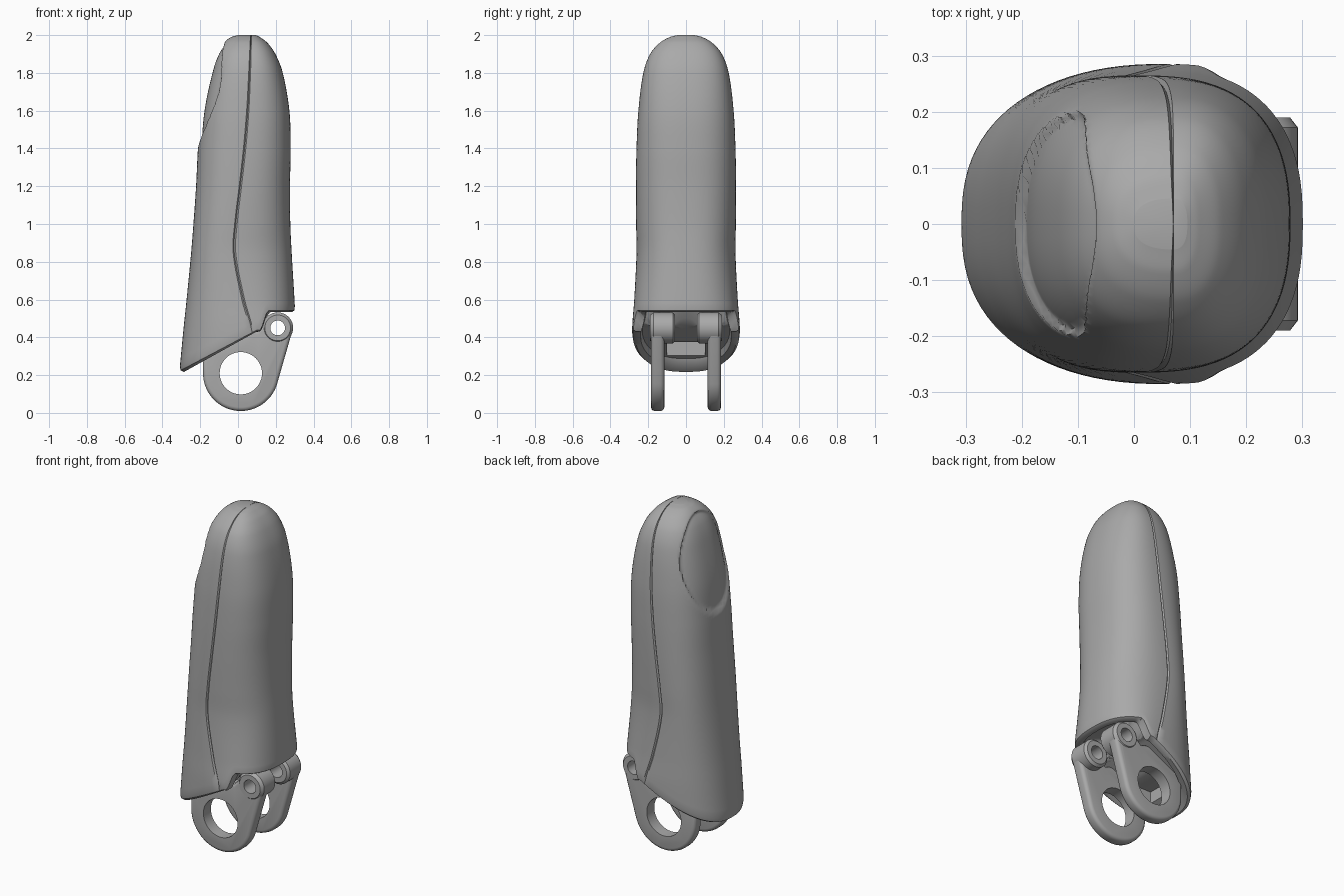
import bpy, bmesh, math
from mathutils import Vector

if "Cube" in bpy.data.objects:
    bpy.data.objects.remove(bpy.data.objects["Cube"])

grey = bpy.data.materials.new("grey")
grey.diffuse_color = (0.40, 0.40, 0.40, 1)
grey.use_nodes = True
grey.node_tree.nodes["Principled BSDF"].inputs["Base Color"].default_value = grey.diffuse_color


def make(name, bm):
    bmesh.ops.recalc_face_normals(bm, faces=bm.faces)
    me = bpy.data.meshes.new(name)
    bm.to_mesh(me)
    bm.free()
    me.materials.append(grey)
    ob = bpy.data.objects.new(name, me)
    bpy.context.collection.objects.link(ob)
    return ob


def activate(ob):
    bpy.ops.object.select_all(action='DESELECT')
    ob.select_set(True)
    bpy.context.view_layer.objects.active = ob


def apply_mod(ob, mod):
    activate(ob)
    bpy.ops.object.modifier_apply(modifier=mod.name)


def cut(ob, cutter):
    mod = ob.modifiers.new("cut", 'BOOLEAN')
    mod.operation = 'DIFFERENCE'
    mod.solver = 'EXACT'
    mod.object = cutter
    apply_mod(ob, mod)
    bpy.data.objects.remove(cutter)


def smooth(ob, deg=35):
    activate(ob)
    bpy.ops.object.shade_smooth_by_angle(angle=math.radians(deg))


def prism(name, pts, y0, y1):
    """Extrude an outline in x,z between two depths."""
    bm = bmesh.new()
    a = [bm.verts.new((x, y0, z)) for x, z in pts]
    b = [bm.verts.new((x, y1, z)) for x, z in pts]
    bm.faces.new(a)
    bm.faces.new(b[::-1])
    for i in range(len(pts)):
        j = (i + 1) % len(pts)
        bm.faces.new((a[i], b[i], b[j], a[j]))
    return make(name, bm)


def arc(cx, cz, r, a0, a1, n):
    return [(cx + r * math.cos(math.radians(a0 + (a1 - a0) * i / n)),
             cz + r * math.sin(math.radians(a0 + (a1 - a0) * i / n))) for i in range(n + 1)]


def circle(cx, cz, r, n=48):
    return arc(cx, cz, r, 0, 360, n)[:-1]


def sstep(t):
    t = min(1, max(0, t))
    return t * t * (3 - 2 * t)


# ---- fingertip shell: height, left x, right x, half depth, seam x
TABLE = [
    (0.20, -.312, .312, .287, .100), (0.45, -.288, .306, .285, .070),
    (0.60, -.272, .299, .274, .028), (0.85, -.248, .284, .262, -.020),
    (1.00, -.236, .277, .264, -.012), (1.20, -.222, .275, .265, .012),
    (1.40, -.212, .279, .262, .035), (1.60, -.195, .272, .252, .052),
    (1.80, -.153, .237, .226, .062), (1.90, -.118, .198, .190, .066),
    (1.96, -.075, .155, .138, .068), (1.99, -.035, .115, .085, .069),
    (2.00, .000, .095, .045, .070)]


def profile(z):
    n = len(TABLE)
    z = min(2.0, max(0.2, z))
    i = 0
    while i < n - 2 and z > TABLE[i + 1][0]:
        i += 1
    p, q = TABLE[i], TABLE[i + 1]
    h = q[0] - p[0]
    t = (z - p[0]) / h

    def slope(k, c):
        a, b = TABLE[max(k - 1, 0)], TABLE[min(k + 1, n - 1)]
        return (b[c] - a[c]) / (b[0] - a[0])
    return [(2*t**3 - 3*t*t + 1) * p[c] + (t**3 - 2*t*t + t) * h * slope(i, c)
            + (3*t*t - 2*t**3) * q[c] + (t**3 - t*t) * h * slope(i + 1, c) for c in range(1, 5)]


def spow(v, e):
    return math.copysign(abs(v) ** e, v)


def bottom(x):
    """Slanted lower edge with a step up over the hinge."""
    low = 0.42 + 0.52 * (min(x, 0.10) - 0.08)
    return low + (0.535 - low) * sstep((x - 0.115) / 0.05)


def point(th, z, s=1.0):
    left, right, dep, m = profile(z)
    c = math.cos(th)
    a = (right - m) if c > 0 else (m - left)
    return m + s * a * spow(c, 0.8), s * dep * spow(math.sin(th), 0.8)


N = 96
cols = [(2 * math.pi * k / N, k in (N // 4, 3 * N // 4)) for k in range(N)]
for base in (math.pi / 2, 3 * math.pi / 2):
    cols += [(base + math.radians(d), False) for d in (-0.6, 0.6)]
cols.sort()

UNDER = [(.08, .03), (.2, .03), (.35, .03), (.5, .03), (.66, .03), (.81, .03),
         (.84, 0), (.94, 0), (.985, .008)]
SIDE, UPPER = 12, 90
bm = bmesh.new()
strips = []
for th, seam in cols:
    zb = 0.4
    for _ in range(20):
        zb = 0.5 * zb + 0.5 * bottom(point(th, zb)[0])
    pts = []
    for s, lift in UNDER:                       # underside and rounded rim
        x, y = point(th, zb, s)
        pts.append([x, y, bottom(x) + lift if s < .94 else zb + lift])
    z0 = zb + 0.03
    heights = [z0 + (0.75 - z0) * i / SIDE for i in range(SIDE)]
    heights += [2 - 1.25 * (1 - i / UPPER) ** 2 for i in range(UPPER + 1)]
    for z in heights:
        x, y = point(th, z)
        if math.cos(th) < 0:                    # sunken nail bed
            q = (y / 0.2) ** 2 + ((z - 1.69) / 0.28) ** 2
            x += 0.018 * sstep((1 - q) / 0.13)
        if seam:                                # fine seam groove
            y -= math.copysign(min(0.007, abs(y) * .3), y)
            z -= 0.007 * sstep((z - 1.85) / 0.15)
        pts.append([x, y, z])
    strips.append([bm.verts.new(p) for p in pts])
lo = bm.verts.new((0.085, 0, bottom(0.085) + .03))
hi = bm.verts.new((0.07, 0, 2.0))
for i in range(len(strips)):
    a, b = strips[i], strips[(i + 1) % len(strips)]
    bm.faces.new((lo, b[0], a[0]))
    bm.faces.new((hi, a[-1], b[-1]))
    for k in range(len(a) - 1):
        bm.faces.new((a[k], b[k], b[k + 1], a[k + 1]))
shell = make("fingertip_shell", bm)

# pocket between the hinge plates
cut(shell, prism("pocket_cutter", [(-.2, .1), (.35, .1), (.35, .375), (-.2, .375)], -.1, .1))
smooth(shell, 40)

# ---- hinge plates and knuckles, one pair per side
RING, PIN = (0.015, 0.21), (0.21, 0.45)
outline = (arc(*RING, 0.2, 180, 343.7, 40) + arc(*PIN, 0.079, -16.3, 170, 24)
           + [(0.10, 0.435), (0.05, 0.45), (-0.10, 0.40), (-0.185, 0.31)])
for side, label in ((-1, "front"), (1, "back")):
    y0, y1 = sorted((side * 0.115, side * 0.185))
    plate = prism(label + "_hinge_plate", outline, y0, y1)
    bev = plate.modifiers.new("round", 'BEVEL')
    bev.width, bev.segments = 0.02, 3
    bev.limit_method, bev.angle_limit = 'ANGLE', math.radians(60)
    apply_mod(plate, bev)
    cut(plate, prism("ring_cutter", circle(*RING, 0.112), -.4, .4))
    cut(plate, prism("pin_cutter", circle(*PIN, 0.039), -.4, .4))
    smooth(plate)

    # knuckle tube with chamfered rims
    bm = bmesh.new()
    sect = [(.039, .057), (.068, .057), (.082, .07), (.082, .172), (.068, .19), (.039, .19)]
    rings = []
    for k in range(40):
        t = 2 * math.pi * k / 40
        rings.append([bm.verts.new((PIN[0] + r * math.cos(t), side * y, PIN[1] + r * math.sin(t)))
                      for r, y in sect])
    for k in range(40):
        a, b = rings[k], rings[(k + 1) % 40]
        for i in range(len(sect)):
            j = (i + 1) % len(sect)
            bm.faces.new((a[i], b[i], b[j], a[j]))
    smooth(make(label + "_knuckle", bm))
